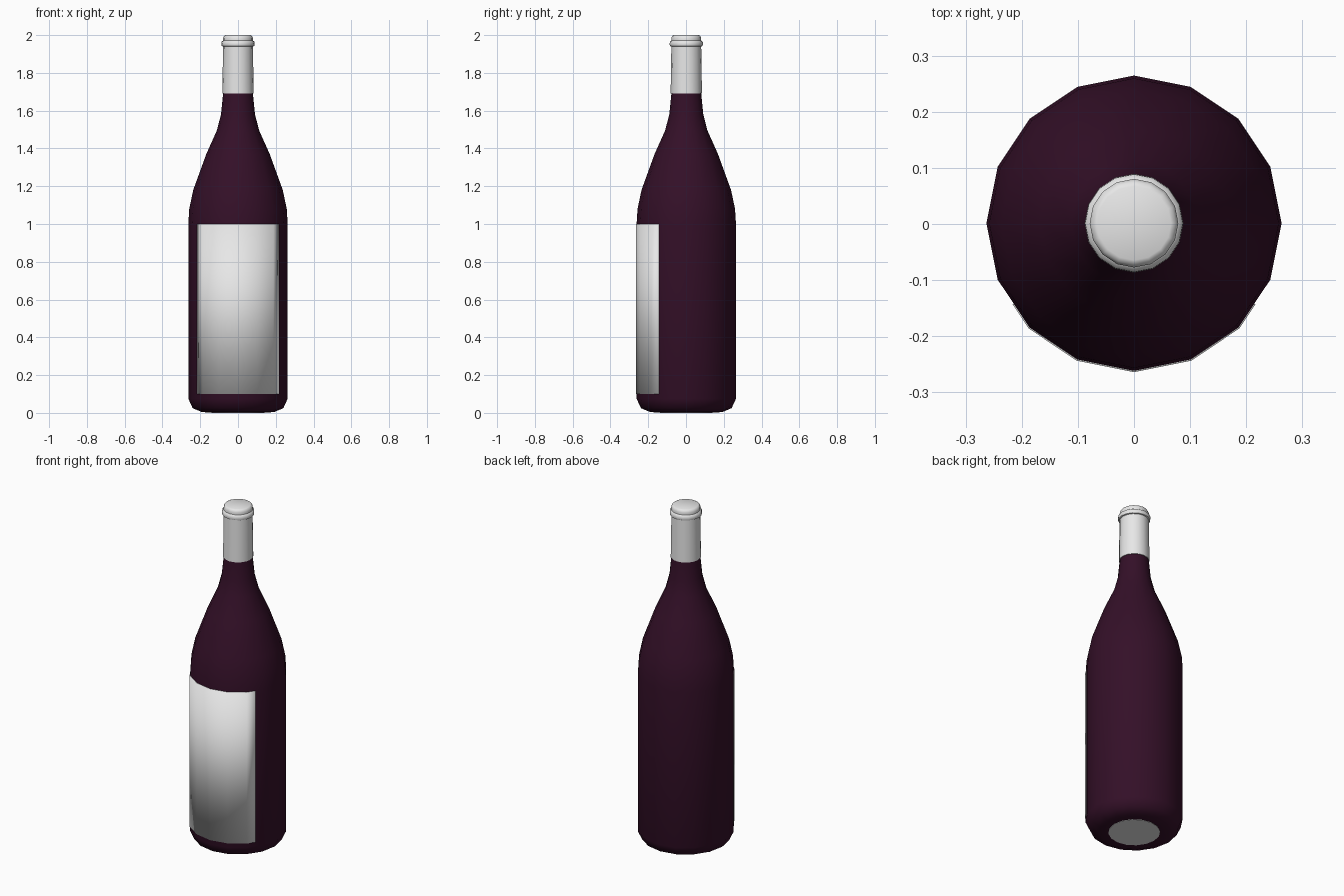
import bpy
import bmesh
from math import sin, cos, pi, radians

SIDES = 16
CENTRE_Y = 0.0015

cube = bpy.data.objects.get("Cube")
if cube:
    bpy.data.objects.remove(cube, do_unlink=True)


def make_material(name, rgb):
    mat = bpy.data.materials.new(name)
    mat.use_nodes = True
    mat.diffuse_color = (*rgb, 1)
    bsdf = mat.node_tree.nodes["Principled BSDF"]
    bsdf.inputs["Base Color"].default_value = (*rgb, 1)
    bsdf.inputs["Roughness"].default_value = 0.5
    return mat


def finish(name, bm, mat, angle):
    bmesh.ops.recalc_face_normals(bm, faces=bm.faces)
    mesh = bpy.data.meshes.new(name)
    bm.to_mesh(mesh)
    bm.free()
    mesh.materials.append(mat)
    obj = bpy.data.objects.new(name, mesh)
    obj.location.y = CENTRE_Y
    bpy.context.collection.objects.link(obj)
    bpy.ops.object.select_all(action="DESELECT")
    obj.select_set(True)
    bpy.context.view_layer.objects.active = obj
    bpy.ops.object.shade_smooth_by_angle(angle=radians(angle))
    return obj


def lathe(name, profile, mat, angle):
    """Revolve (radius, height) points into a closed solid."""
    bm = bmesh.new()
    rings = [[bm.verts.new((r * cos(2 * pi * i / SIDES), r * sin(2 * pi * i / SIDES), z))
              for i in range(SIDES)] for r, z in profile]
    for low, high in zip(rings, rings[1:]):
        for i in range(SIDES):
            j = (i + 1) % SIDES
            bm.faces.new((low[i], low[j], high[j], high[i]))
    bm.faces.new(rings[0][::-1])
    bm.faces.new(rings[-1])
    return finish(name, bm, mat, angle)


glass = make_material("dark wine glass", (0.034, 0.005, 0.021))
white = make_material("off white", (0.8, 0.8, 0.8))

# Glass body with rounded base, sloping shoulder and neck
lathe("bottle_body", [
    (0.14, 0.002), (0.19, 0.004), (0.24, 0.025), (0.263, 0.075), (0.263, 1.0),
    (0.258, 1.08), (0.237, 1.18), (0.168, 1.37), (0.112, 1.495),
    (0.09, 1.58), (0.079, 1.69), (0.075, 1.75)], glass, 60)

# Pale disc under the base
lathe("base_disc", [(0.14, 0.0), (0.14, 0.004)], white, 30)

# Foil cap with a raised lip and bevelled top
lathe("neck_cap", [
    (0.076, 1.69), (0.083, 1.69), (0.079, 1.94), (0.086, 1.942), (0.088, 1.95),
    (0.087, 1.965), (0.079, 1.971), (0.079, 1.985), (0.074, 1.996), (0.066, 2.0)],
    white, 50)

# Label wrapped over the front facets, ending halfway across the outer ones
bm = bmesh.new()
step = 2 * pi / SIDES
radius = 0.2655
points = [(radius * sin(k * step), -radius * cos(k * step)) for k in range(-3, 4)]
for end, inner in ((0, 1), (-1, -2)):
    points[end] = tuple((a + b) / 2 for a, b in zip(points[end], points[inner]))
columns = [[bm.verts.new((x, y, z)) for z in (0.1, 1.0)] for x, y in points]
for a, b in zip(columns, columns[1:]):
    bm.faces.new((a[0], b[0], b[1], a[1]))
label = finish("front_label", bm, white, 40)
thickness = label.modifiers.new("paper thickness", "SOLIDIFY")
thickness.thickness = 0.004
thickness.offset = -1
